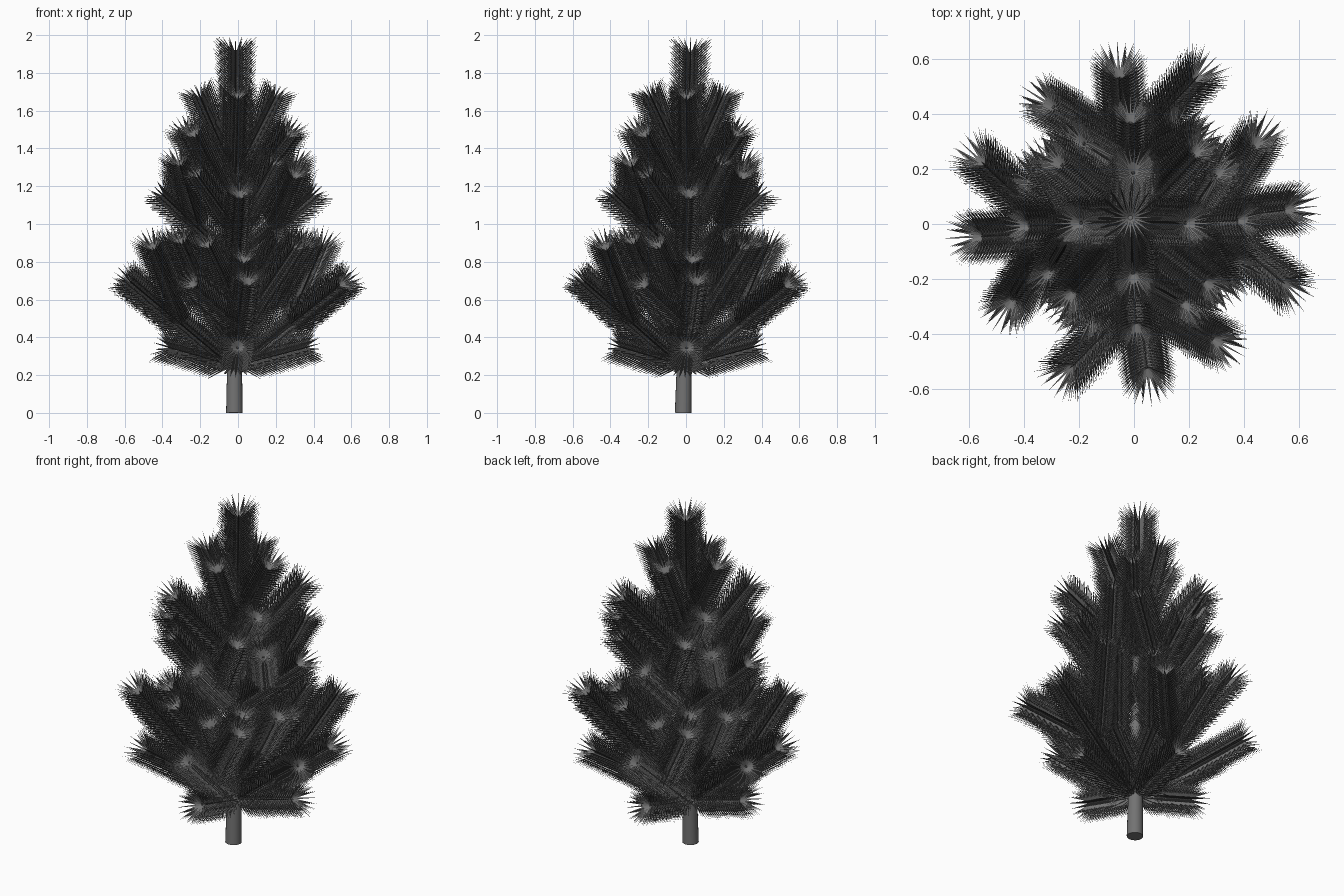
import bpy, math, random
from mathutils import Vector, Matrix

if "Cube" in bpy.data.objects:
    bpy.data.objects.remove(bpy.data.objects["Cube"])

random.seed(4)
STEP, PER_RING = 0.007, 10           # needle spacing
FORWARD, OUT = 0.095, 0.107          # needle reach along / away from the twig


def material(name, v):
    m = bpy.data.materials.new(name)
    m.diffuse_color = (v, v, v, 1)
    m.use_nodes = True
    m.node_tree.nodes["Principled BSDF"].inputs["Base Color"].default_value = m.diffuse_color
    return m


bark = material("bark_grey", 0.17)
leaf = material("needle_grey", 0.17)


def make_object(name, verts, faces, mat):
    me = bpy.data.meshes.new(name)
    me.from_pydata(verts, [], faces)
    me.materials.append(mat)
    ob = bpy.data.objects.new(name, me)
    bpy.context.collection.objects.link(ob)
    return ob


def frame(a, b):
    d = (b - a).normalized()
    ref = Vector((1, 0, 0)) if abs(d.z) > 0.95 else Vector((0, 0, 1))
    u = d.cross(ref).normalized()
    return d, u, d.cross(u)


def add_rod(verts, faces, a, b, ra, rb, sides):
    """Tapered round stem from a to b."""
    d, u, w = frame(a, b)
    n = len(verts)
    for p, r in ((a, ra), (b, rb)):
        for i in range(sides):
            t = 2 * math.pi * i / sides
            verts.append(p + (u * math.cos(t) + w * math.sin(t)) * r)
    for i in range(sides):
        j = (i + 1) % sides
        faces.append((n + i, n + j, n + sides + j, n + sides + i))
    faces.append(tuple(range(n + sides - 1, n - 1, -1)))
    faces.append(tuple(range(n + sides, n + 2 * sides)))


def add_needles(verts, faces, a, b, size=1.0):
    """Forward-raked rings of thin three-sided spikes around a twig."""
    d, u, w = frame(a, b)
    rings = max(2, int((b - a).length / STEP))
    for k in range(rings + 1):
        p = a.lerp(b, k / rings)
        for i in range(PER_RING):
            t = 2 * math.pi * (i + 0.5 * (k % 2)) / PER_RING
            rad = u * math.cos(t) + w * math.sin(t)
            tan = w * math.cos(t) - u * math.sin(t)
            s = random.uniform(0.95, 1.05) * size
            n = len(verts)
            root = p + rad * 0.006
            verts += [root + tan * 0.006, root - tan * 0.006,
                      root + (rad - d) * 0.005,
                      p + d * FORWARD * s + rad * OUT * s]
            faces += [(n, n + 3, n + 1), (n + 1, n + 3, n + 2), (n + 2, n + 3, n)]


def trunk_at(z):
    return Vector((-0.019 + 0.003 * z, -0.015 + 0.02 * z, z))


# Trunk: leaning very slightly, tapering to the leader
v, f = [], []
add_rod(v, f, trunk_at(0), trunk_at(1.9), 0.044, 0.008, 20)
trunk = make_object("trunk", v, f, bark)
bpy.context.view_layer.objects.active = trunk
trunk.select_set(True)
bpy.ops.object.shade_smooth_by_angle()

# Leader: the needle-covered tip of the trunk
v, f = [], []
add_needles(v, f, trunk_at(1.2), trunk_at(1.893), 1.08)
make_object("leader_needles", v, f, leaf)

# Tiers of four branches: name, start height, branch end, fork position, fork ends
tiers = [
    ("top_tier", 1.25, (0.19, 0.0, 1.655), 0, []),
    ("upper_tier", 1.08, (0.22, 0.26, 1.46), 0, []),
    ("middle_tier", 0.79, (0.38, 0.01, 1.14), 0.5,
     [(0.30, 0.18, 1.30), (0.30, -0.20, 1.24)]),
    ("inner_tier", 0.34, (0.30, 0.03, 0.79), 0.45,
     [(0.29, 0.21, 0.89), (0.35, -0.15, 0.87)]),
    ("wide_tier", 0.23, (0.55, 0.05, 0.68), 0.5,
     [(0.44, 0.29, 0.86), (0.54, -0.22, 0.67)]),
    ("bottom_tier", 0.25, (0.35, 0.0, 0.345), 0, []),
]
for name, z, end, split, forks in tiers:
    nv, nf, sv, sf = [], [], [], []
    for q in range(4):
        turn = Matrix.Rotation(q * math.pi / 2, 3, 'Z')

        def place(p):
            x, y, h = turn @ Vector(p)
            return Vector((x - 0.003, y * 0.96 + 0.004, h))

        start, tip = trunk_at(z), place(end)
        fork = start.lerp(tip, split)
        for a, b, r in [(start, tip, 0.014)] + [(fork, place(p), 0.009) for p in forks]:
            add_rod(sv, sf, a, b, r, 0.004, 6)
            add_needles(nv, nf, a + (b - a).normalized() * 0.02, b)
    make_object(name + "_stems", sv, sf, bark)
    make_object(name + "_needles", nv, nf, leaf)
